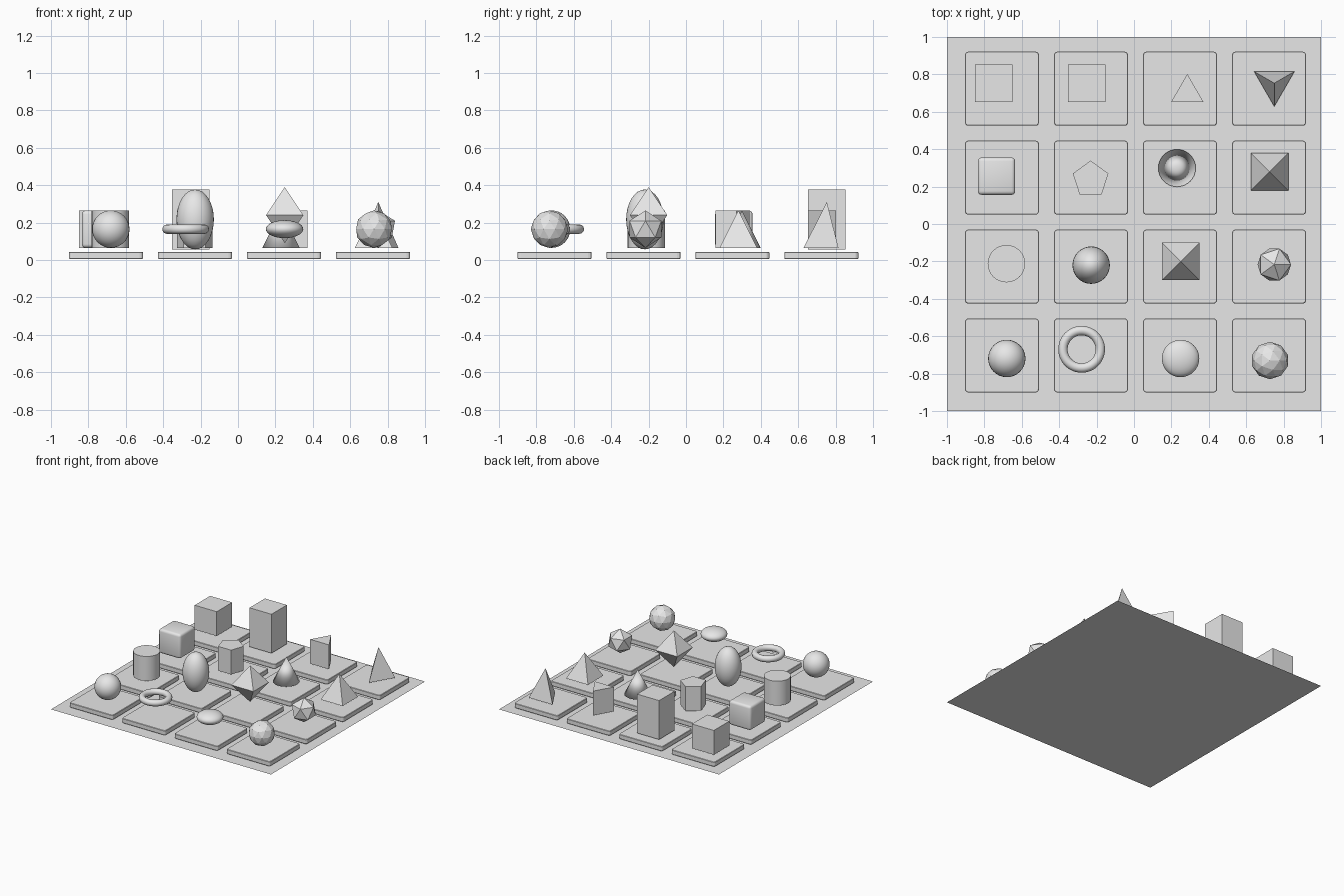
import bpy, bmesh, math
from mathutils import Matrix

if "Cube" in bpy.data.objects:
    bpy.data.objects.remove(bpy.data.objects["Cube"])

grey = bpy.data.materials.new("plain grey")
grey.diffuse_color = (0.8, 0.8, 0.8, 1)
grey.use_nodes = True
grey.node_tree.nodes["Principled BSDF"].inputs["Base Color"].default_value = grey.diffuse_color
CZ = 0.165   # height at which most solids are centred


def add(name, bm, loc, smooth=None):
    """Turn a bmesh into a named object; smooth is None, 'all' or an edge angle."""
    me = bpy.data.meshes.new(name)
    bm.normal_update()
    bm.to_mesh(me)
    bm.free()
    ob = bpy.data.objects.new(name, me)
    ob.location = loc
    me.materials.append(grey)
    bpy.context.collection.objects.link(ob)
    if smooth:
        bpy.ops.object.select_all(action='DESELECT')
        ob.select_set(True)
        bpy.context.view_layer.objects.active = ob
        if smooth == 'all':
            bpy.ops.object.shade_smooth()
        else:
            bpy.ops.object.shade_smooth_by_angle(angle=math.radians(smooth))
    return ob


def box(sx, sy, sz):
    bm = bmesh.new()
    bmesh.ops.create_cube(bm, size=1, matrix=Matrix.Diagonal((sx, sy, sz, 1)))
    return bm


def prism(n, r1, r2, h, turn=0):
    """Cone, pyramid, prism or cylinder; turn is the angle of the first corner."""
    bm = bmesh.new()
    bmesh.ops.create_cone(bm, cap_ends=True, segments=n, radius1=r1, radius2=r2, depth=h)
    bmesh.ops.remove_doubles(bm, verts=bm.verts, dist=1e-5)
    # put one corner on the requested angle
    v = max(bm.verts, key=lambda p: p.co.xy.length)
    a = math.radians(turn) - math.atan2(v.co.y, v.co.x)
    bmesh.ops.rotate(bm, verts=bm.verts, matrix=Matrix.Rotation(a, 3, 'Z'))
    return bm


def ball(sz):
    bm = bmesh.new()
    bmesh.ops.create_uvsphere(bm, u_segments=32, v_segments=16, radius=0.1,
                              matrix=Matrix.Diagonal((1, 1, sz, 1)))
    return bm


def ico(level):
    bm = bmesh.new()
    bmesh.ops.create_icosphere(bm, subdivisions=level, radius=0.1)
    return bm


# base sheet
bm = bmesh.new()
bmesh.ops.create_grid(bm, x_segments=1, y_segments=1, size=1)
add("base_sheet", bm, (0, 0, 0))

# sixteen display tiles with rounded corners
for i in range(4):
    for j in range(4):
        bm = box(0.396, 0.396, 0.038)
        corners = [e for e in bm.edges
                   if abs(e.verts[0].co.z - e.verts[1].co.z) > 0.01]
        bmesh.ops.bevel(bm, geom=corners, offset=0.018, segments=3,
                        profile=0.5, affect='EDGES')
        tile = add(f"tile_{i}_{j}", bm, (-0.706 + 0.476 * i, -0.703 + 0.4755 * j, 0.0245))
        mod = tile.modifiers.new("edge", 'BEVEL')
        mod.width, mod.segments = 0.003, 1
        mod.limit_method, mod.angle_limit = 'ANGLE', math.radians(60)

# back row
add("cube", box(0.2, 0.2, 0.2), (-0.75, 0.752, CZ))
add("tall_box", box(0.2, 0.2, 0.32), (-0.252, 0.752, 0.217))
add("triangular_prism", prism(3, 0.1, 0.1, 0.2, 90), (0.285, 0.702, CZ))
add("triangular_pyramid", prism(3, 0.125, 0, 0.246, -90), (0.75, 0.753, 0.187))

# third row
bm = box(0.2, 0.2, 0.2)
bmesh.ops.bevel(bm, geom=bm.edges[:], offset=0.02, segments=3, profile=0.5, affect='EDGES')
add("rounded_cube", bm, (-0.735, 0.256, CZ), 40)
add("pentagonal_prism", prism(5, 0.1, 0.1, 0.2, 90), (-0.232, 0.239, CZ))
add("cone", prism(32, 0.1, 0, 0.2), (0.23, 0.299, CZ), 'all')
add("square_pyramid", prism(4, 0.1414, 0, 0.2, 45), (0.725, 0.28, CZ))

# second row
add("cylinder", prism(32, 0.1, 0.1, 0.2), (-0.682, -0.212, CZ), 40)
add("tall_ellipsoid", ball(1.6), (-0.229, -0.22, 0.217), 'all')
bm = bmesh.new()
ring = [bm.verts.new((x, y, 0)) for x, y in
        ((0.1, 0.1), (-0.1, 0.1), (-0.1, -0.1), (0.1, -0.1))]
top, bottom = bm.verts.new((0, 0, 0.15)), bm.verts.new((0, 0, -0.15))
for k in range(4):
    a, b = ring[k], ring[(k + 1) % 4]
    bm.faces.new((a, b, top))
    bm.faces.new((b, a, bottom))
add("octahedron", bm, (0.25, -0.2, 0.24))
add("icosahedron", ico(1), (0.75, -0.217, CZ))

# front row
add("sphere", ball(1), (-0.68, -0.719, CZ), 'all')
bpy.ops.mesh.primitive_torus_add(major_radius=0.1, minor_radius=0.025, major_segments=48,
                                 minor_segments=12, location=(-0.28, -0.67, CZ))
torus = bpy.context.object
torus.name = "torus"
torus.data.materials.append(grey)
bpy.ops.object.shade_smooth()
add("flat_ellipsoid", ball(0.48), (0.249, -0.719, CZ), 'all')
add("faceted_ball", ico(2), (0.727, -0.73, CZ))
